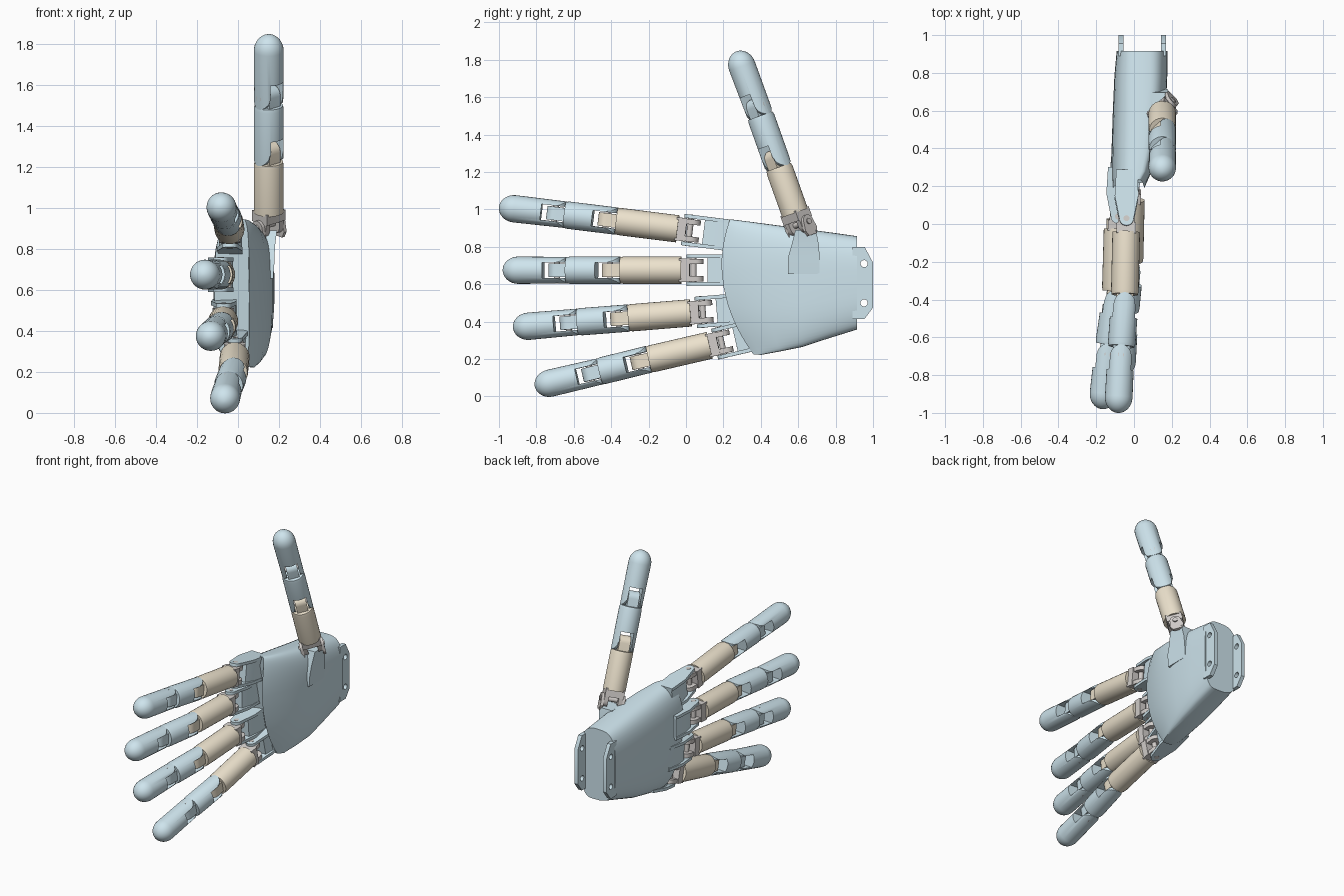
import bpy, bmesh
from math import sin, cos, pi, radians
from mathutils import Vector, Matrix

if "Cube" in bpy.data.objects:
    bpy.data.objects.remove(bpy.data.objects["Cube"])


def material(name, rgb):
    m = bpy.data.materials.new(name)
    m.diffuse_color = (*rgb, 1)
    m.use_nodes = True
    m.node_tree.nodes["Principled BSDF"].inputs["Base Color"].default_value = m.diffuse_color
    return m


BLUE = material("pale_blue", (0.62, 0.78, 0.85))
TAN = material("tan", (0.84, 0.76, 0.61))
GREY = material("warm_grey", (0.64, 0.61, 0.59))
R = 0.073
I = Matrix.Identity(4)


def finish(name, bm, mat, frame=I):
    bmesh.ops.recalc_face_normals(bm, faces=bm.faces)
    for f in bm.faces:
        f.smooth = True
    me = bpy.data.meshes.new(name)
    bm.to_mesh(me)
    bm.free()
    me.transform(frame)
    me.set_sharp_from_angle(angle=radians(35))
    if mat:
        me.materials.append(mat)
    ob = bpy.data.objects.new(name, me)
    bpy.context.collection.objects.link(ob)
    return ob


def loft(name, rings, mat, frame=I):
    bm = bmesh.new()
    vs = [[bm.verts.new(p) for p in r] for r in rings]
    n = len(vs[0])
    for a, b in zip(vs, vs[1:]):
        for i in range(n):
            bm.faces.new((a[i], a[(i + 1) % n], b[(i + 1) % n], b[i]))
    bm.faces.new(vs[0])
    bm.faces.new(vs[-1])
    return finish(name, bm, mat, frame)


def lathe(name, profile, mat, frame, sides=28):
    return loft(name, [[(r * cos(2 * pi * i / sides), r * sin(2 * pi * i / sides), d)
                        for i in range(sides)] for r, d in profile], mat, frame)


def prism(name, outline, x0, x1, mat, frame=I):
    # outline lies in the local y-z plane and is extruded along local x
    return loft(name, [[(x, y, z) for y, z in outline] for x in (x0, x1)], mat, frame)


def rect(y0, y1, z0, z1):
    return [(y0, z0), (y1, z0), (y1, z1), (y0, z1)]


def arc(r, a0, a1, c=0.0, n=12):
    return [(r * cos(radians(a0 + (a1 - a0) * i / n)),
             c + r * sin(radians(a0 + (a1 - a0) * i / n))) for i in range(n + 1)]


def boolean(ob, cutter, op):
    mod = ob.modifiers.new(op, 'BOOLEAN')
    mod.operation, mod.object, mod.solver = op, cutter, 'EXACT'
    dg = bpy.context.evaluated_depsgraph_get()
    me = bpy.data.meshes.new_from_object(ob.evaluated_get(dg))
    ob.modifiers.clear()
    ob.data = me
    bpy.data.objects.remove(cutter)
    me.set_sharp_from_angle(angle=radians(35))


def frame_of(a, b, pin):
    # local x = hinge pin, local z = along the finger
    d = (b - a).normalized()
    p = (pin - d * pin.dot(d)).normalized()
    o = d.cross(p)
    m = Matrix((p, o, d)).transposed().to_4x4()
    m.translation = a
    return m


def segment(name, a, b, pin, mat, root=False, tip=False):
    L = (b - a).length
    f = frame_of(a, b, pin)
    start = 0.065 if root else -0.06
    if tip:
        prof = [(R * 0.97, start)] + [(R * cos(t * pi / 16), L - R * 1.15 + R * 1.15 * sin(t * pi / 16))
                                      for t in range(8)] + [(0.004, L)]
    else:
        prof = [(R, start), (R, L - 0.07), (R * 0.95, L - 0.052)]
    body = lathe(name, prof, mat, f)
    if not root:
        # rounded ears with a slot between them
        ears = arc(0.056, 180, 360) + [(0.1, 0.075), (0.1, L + 0.1), (-0.1, L + 0.1), (-0.1, 0.075)]
        boolean(body, prism("ear_cutter", ears, -0.1, 0.1, None, f), 'INTERSECT')
        boolean(body, prism("slot_cutter", rect(-0.1, 0.1, -0.1, 0.074), -0.042, 0.042, None, f), 'DIFFERENCE')
        prism(name + "_pin", arc(0.016, 0, 345, 0, 15), -0.07, 0.07, GREY, f)
    if not tip:
        prism(name + "_tongue", [(0.045, L - 0.1)] + arc(0.045, 0, 180, L) + [(-0.045, L - 0.1)],
              -0.036, 0.036, mat, f)


def knuckle(name, f):
    # two-axis grey joint between palm fork and finger
    prism(name + "_block", rect(-0.052, 0.052, 0.02, 0.075), -0.062, 0.062, GREY, f)
    for s in (-1, 1):
        lug = [(0.045, 0.03), (-0.045, 0.03)] + arc(0.042, 180, 360, -0.012)
        prism(name + "_lug", lug, s * 0.032, s * 0.06, GREY, f)
    prism(name + "_pin", arc(0.016, 0, 345, 0, 15), -0.085, 0.085, GREY, f)


def digit(name, pts, pin):
    j = [Vector(p) for p in pts]
    segment(name + "_proximal", j[0], j[1], pin, TAN, root=True)
    segment(name + "_middle", j[1], j[2], pin, BLUE)
    segment(name + "_tip", j[2], j[3], pin, BLUE, tip=True)
    f = frame_of(j[0], j[1], pin)
    knuckle(name + "_knuckle", f)
    return f


# Four fingers with palm forks
Z = Vector((0, 0, 1))
fingers = {
    "index": [(-.04, .02, .888), (-.05, -.425, .944), (-.07, -.70, .978), (-.085, -1.0, 1.013)],
    "middle": [(-.085, .04, .675), (-.098, -.405, .675), (-.14, -.69, .675), (-.17, -.98, .675)],
    "ring": [(-.07, .09, .452), (-.085, -.36, .415), (-.115, -.63, .394), (-.14, -.925, .368)],
    "little": [(-.015, .19, .288), (-.025, -.25, .186), (-.05, -.51, .122), (-.068, -.808, .052)],
}
for name, pts in fingers.items():
    f = digit(name, pts, Z)
    for s in (-1, 1):
        ear = arc(0.038, 0, 180, 0) + [(-0.06, -0.12), (-0.055, -0.26), (0.06, -0.26), (0.065, -0.12)]
        prism(name + "_fork", ear, s * 0.064, s * 0.084, BLUE, f)
    prism(name + "_fork_web", [(-.035, -.075), (-.055, -.16), (-.055, -.26), (.055, -.26),
                               (.055, -.16), (.035, -.075)], -0.07, 0.07, BLUE, f)

# Thumb and its mount on the palm side
f = digit("thumb", [(.15, .605, .92), (.15, .478, 1.275), (.15, .38, 1.55), (.15, .27, 1.845)],
          Vector((.7, .7, 0)))
for s in (-1, 1):
    ear = arc(0.036, 0, 180, 0) + [(-0.045, -0.045), (-0.03, -0.075), (0.03, -0.075), (0.045, -0.045)]
    prism("thumb_fork", ear, s * 0.06, s * 0.078, GREY, f)
rings = [[(x0, y0, z), (x1, y0, z), (x1, y1, z), (x0, y1, z)]
         for z, x0, x1, y0, y1 in ((.655, .1, .172, .545, .715), (.74, .1, .178, .545, .715),
                                   (.81, .1, .18, .565, .71), (.89, .09, .19, .585, .695))]
loft("thumb_mount", rings, BLUE)

# Palm shell: (y bottom, y middle, y top, z bottom, z top, x edge, x back, x palm side)
stations = [(.36, .20, .235, .225, .947, .02, -.115, .055),
            (.40, .27, .28, .222, .942, .04, -.12, .085),
            (.50, .42, .42, .24, .924, .05, -.118, .135),
            (.62, .60, .60, .264, .90, .055, -.112, .168),
            (.76, .78, .78, .31, .876, .05, -.104, .176),
            (.915, .915, .915, .358, .857, .045, -.092, .178)]
rings = []
for yb, ym, yt, zb, zt, xe, xl, xr in stations:
    ring = []
    for i in range(48):
        c, s = cos(2 * pi * i / 48), sin(2 * pi * i / 48)
        n = 3.2
        w = abs(c) ** (2 / n) * (1 if c > 0 else -1)
        h = abs(s) ** (2 / n)
        edge = xe + 0.04 * max(0, -w) ** 3
        x = edge + h * ((xr - edge) if s > 0 else (xl - edge))
        y = ym + (yt - yb) / 2 * w + ((yt + yb) / 2 - ym) * w * w
        ring.append((x, y, zb + (zt - zb) * (w + 1) / 2))
    rings.append(ring)
loft("palm", rings, BLUE)

# Wrist side plates with bolt holes
tab = [(.89, .80), (.955, .80), (1.0, .715), (1.0, .475), (.955, .415), (.89, .415)]
for name, x0, x1 in (("wrist_plate_back", -.082, -.055), ("wrist_plate_front", .142, .17)):
    plate = prism(name, tab, x0, x1, BLUE)
    for z in (.71, .50):
        hole = [(.952 + y, dz) for y, dz in arc(.019, 0, 345, z, 15)]
        boolean(plate, prism("hole_cutter", hole, x0 - .05, x1 + .05, None), 'DIFFERENCE')
